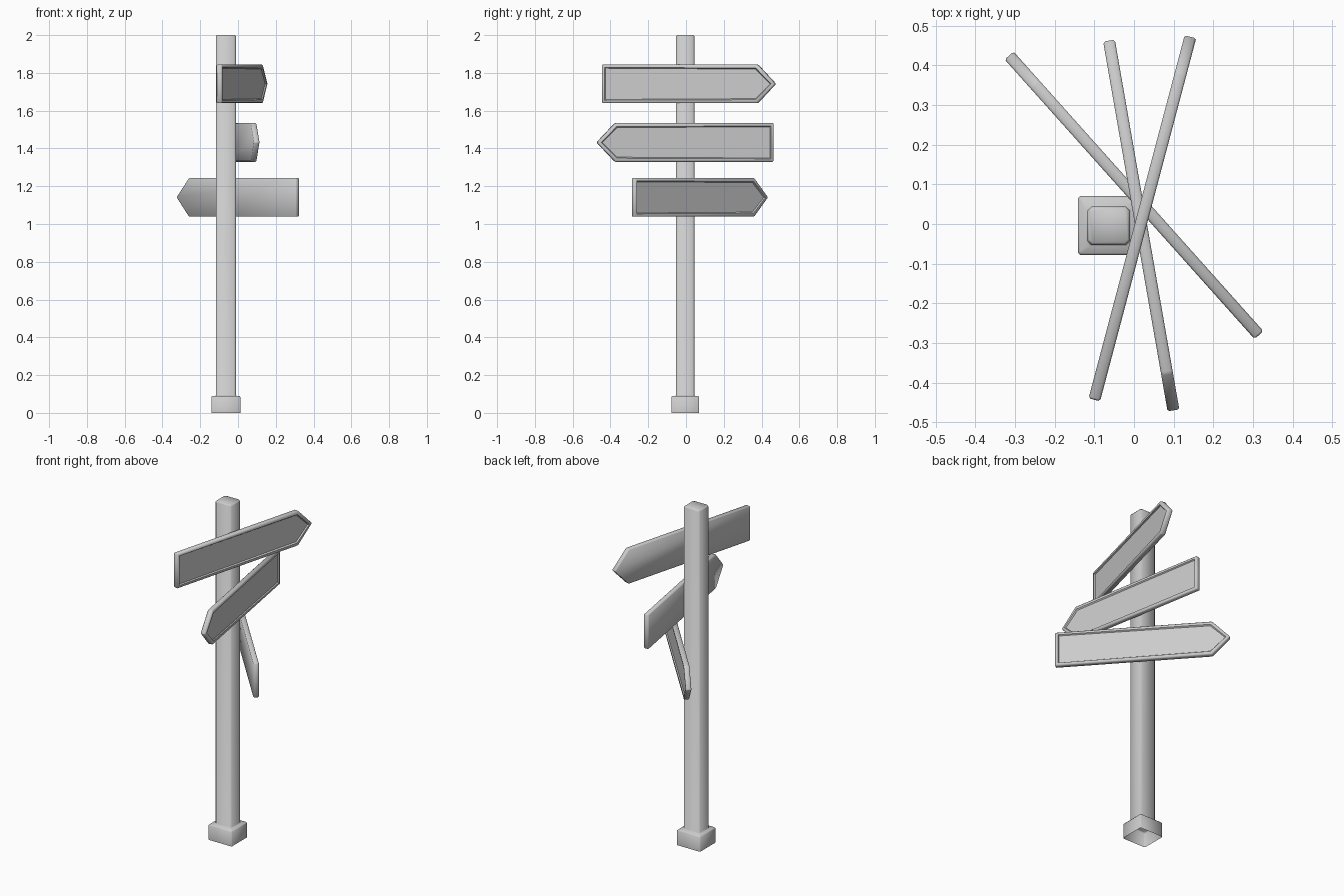
import bpy, bmesh, math
from mathutils import Vector

cube = bpy.data.objects.get("Cube")
if cube:
    bpy.data.objects.remove(cube, do_unlink=True)

grey = bpy.data.materials.new("plain grey")
grey.use_nodes = True
GREY = (0.6, 0.6, 0.6, 1)
grey.diffuse_color = GREY
grey.node_tree.nodes["Principled BSDF"].inputs["Base Color"].default_value = GREY


def finish(bm, name, location, rotation=(0, 0, 0)):
    """Turn a bmesh into a softly shaded object."""
    mesh = bpy.data.meshes.new(name)
    bm.to_mesh(mesh)
    bm.free()
    mesh.materials.append(grey)
    obj = bpy.data.objects.new(name, mesh)
    bpy.context.collection.objects.link(obj)
    obj.location, obj.rotation_euler = location, rotation
    bpy.ops.object.select_all(action='DESELECT')
    obj.select_set(True)
    bpy.context.view_layer.objects.active = obj
    bpy.ops.object.shade_smooth_by_angle(angle=math.radians(50))
    return obj


def ring(bm, hx, hy, cut, z):
    """Rectangle with cut corners at height z."""
    verts = []
    for sx, sy in ((1, 1), (-1, 1), (-1, -1), (1, -1)):
        pair = [(sx * hx, sy * (hy - cut)), (sx * (hx - cut), sy * hy)]
        if sx * sy < 0:
            pair.reverse()
        verts += [bm.verts.new((x, y, z)) for x, y in pair]
    return verts


def make_post():
    """Square post growing out of a hollow foot that is open below."""
    bm = bmesh.new()
    steps = [(0.077, 0.074, 0.005, 0), (0.077, 0.074, 0.005, 0.084),
             (0.072, 0.069, 0.005, 0.09), (0.056, 0.051, 0.010, 0.09),
             (0.053, 0.048, 0.010, 0.094), (0.053, 0.048, 0.010, 1.994),
             (0.048, 0.043, 0.008, 2.0)]
    rings = [ring(bm, *s) for s in steps]
    for low, high in zip(rings, rings[1:]):
        for i in range(len(low)):
            j = (i + 1) % len(low)
            bm.faces.new((low[i], low[j], high[j], high[i]))
    bm.faces.new(rings[-1])
    return finish(bm, "post", (-0.064, -0.004, 0))


def make_sign(name, tail, tip, z, roll=0):
    """Arrow board with a sunken panel on one side, running from tail to tip."""
    tail, tip = Vector(tail), Vector(tip)
    run = tip - tail
    half, h, t, point = run.length / 2, 0.1025, 0.015, 0.098
    outline = [(-half, -h), (half - point, -h), (half, 0), (half - point, h), (-half, h)]
    bm = bmesh.new()
    face = bm.faces.new([bm.verts.new((x, -t, zz)) for x, zz in outline])
    out = bmesh.ops.extrude_face_region(bm, geom=[face])
    moved = [v for v in out["geom"] if isinstance(v, bmesh.types.BMVert)]
    bmesh.ops.translate(bm, verts=moved, vec=(0, 2 * t, 0))
    bmesh.ops.recalc_face_normals(bm, faces=bm.faces[:])
    bmesh.ops.bevel(bm, geom=bm.edges[:], offset=0.005, segments=1, affect='EDGES')
    # sunken panel
    bm.normal_update()
    panel = min(bm.faces, key=lambda f: f.normal.y * f.calc_area())
    bmesh.ops.inset_region(bm, faces=[panel], thickness=0.015, depth=0)
    bmesh.ops.inset_region(bm, faces=[panel], thickness=0.006, depth=-0.007)
    mid = (tail + tip) / 2
    return finish(bm, name, (mid.x, mid.y, z), (roll, 0, math.atan2(run.y, run.x)))


make_post()
make_sign("top_sign", (-0.10, -0.443), (0.143, 0.475), 1.742)
make_sign("middle_sign", (-0.063, 0.462), (0.10, -0.473), 1.432, math.pi)
make_sign("bottom_sign", (0.315, -0.28), (-0.317, 0.427), 1.141)
